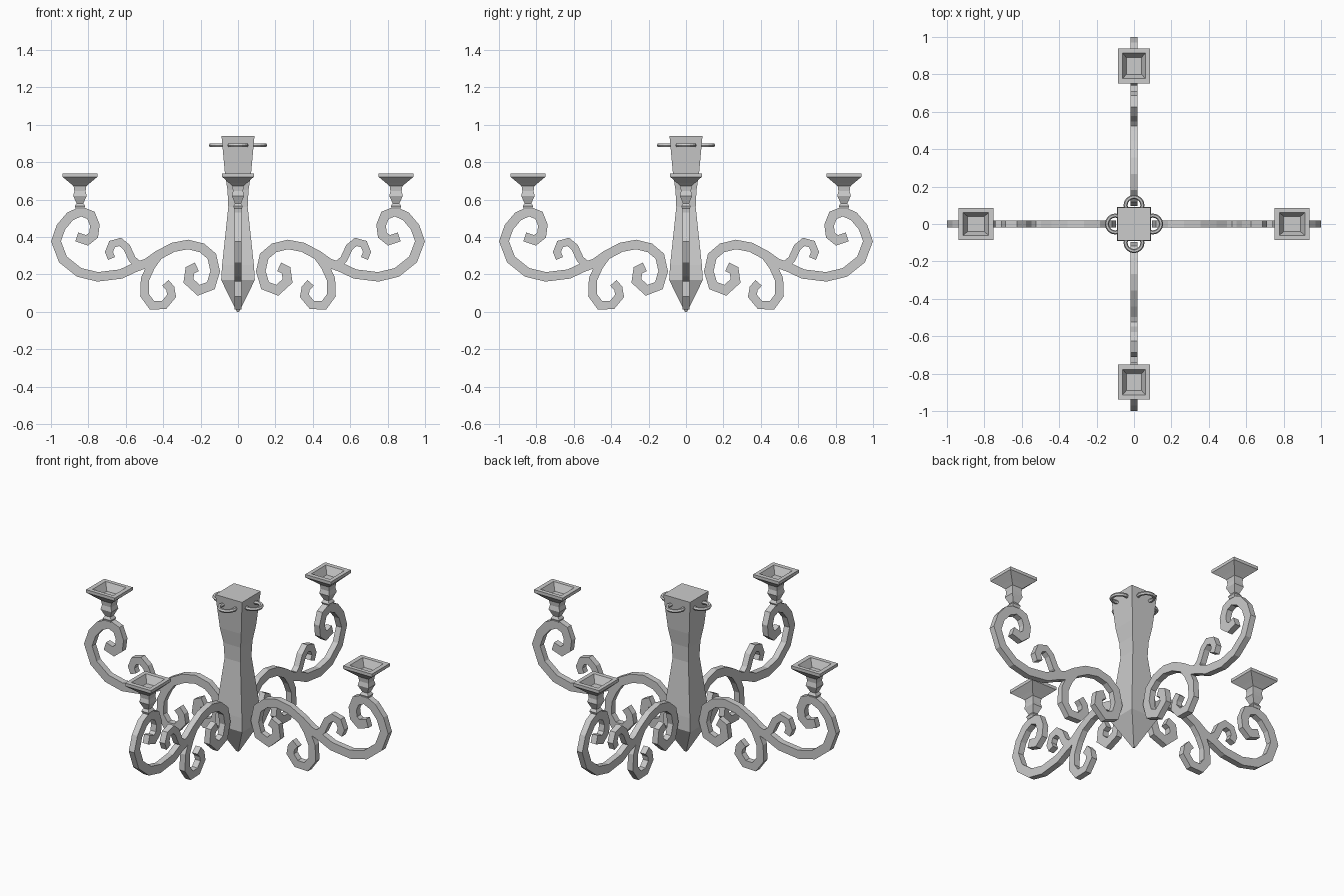
import bpy, bmesh, math
from mathutils import Vector, Matrix

if "Cube" in bpy.data.objects:
    bpy.data.objects.remove(bpy.data.objects["Cube"])


def make(name, bm, matrix=None):
    bmesh.ops.recalc_face_normals(bm, faces=bm.faces)
    me = bpy.data.meshes.new(name)
    bm.to_mesh(me)
    bm.free()
    ob = bpy.data.objects.new(name, me)
    bpy.context.collection.objects.link(ob)
    if matrix:
        ob.matrix_world = matrix
    return ob


def skin(bm, rings):
    """Join a list of four-cornered rings into a closed solid."""
    vs = [[bm.verts.new(p) for p in r] for r in rings]
    for a, b in zip(vs, vs[1:]):
        for i in range(4):
            j = (i + 1) % 4
            bm.faces.new((a[i], a[j], b[j], b[i]))
    bm.faces.new(vs[0])
    bm.faces.new(vs[-1])


def square_stack(bm, profile, cx=0.0, ratio=1.0):
    """Rectangular section following (half width, z) pairs."""
    skin(bm, [[(cx + sx * h, sy * h * ratio, z)
               for sx, sy in ((-1, -1), (1, -1), (1, 1), (-1, 1))]
              for h, z in profile])


def flat_bar(bm, pts, width=0.05, depth=0.036):
    """Rectangular bar with mitred corners along an x-z path."""
    pts = [Vector(p) for p in pts]
    rings = []
    for i, p in enumerate(pts):
        d0 = (p - pts[i - 1]).normalized() if i else None
        d1 = (pts[i + 1] - p).normalized() if i < len(pts) - 1 else None
        d0, d1 = d0 or d1, d1 or d0
        t = (d0 + d1).normalized()
        n = Vector((-t.y, t.x)) * (width / 2 / max(t.dot(d0), 0.6))
        a, b, y = p + n, p - n, depth / 2
        rings.append([(a.x, -y, a.y), (a.x, y, a.y), (b.x, y, b.y), (b.x, -y, b.y)])
    skin(bm, rings)


# Centre column
bm = bmesh.new()
square_stack(bm, [(0.006, 0), (0.09, 0.17), (0.085, 0.25), (0.052, 0.56),
                  (0.056, 0.65), (0.07, 0.74), (0.088, 0.94)])
make("centre_column", bm)

# Scroll paths of one arm
main_scroll = [(.22, .24), (.257, .222), (.265, .165), (.21, .115), (.145, .14),
               (.122, .217), (.14, .297), (.193, .342), (.267, .36), (.347, .345),
               (.428, .302), (.487, .26), (.545, .24), (.626, .202), (.75, .187),
               (.85, .211), (.936, .28), (.973, .377), (.947, .452), (.898, .51),
               (.84, .537), (.786, .516), (.765, .463), (.772, .41), (.807, .382),
               (.862, .4)]
upper_curl = [(.51, .235), (.565, .28), (.595, .345), (.63, .374), (.673, .362),
              (.69, .32), (.676, .285)]
lower_curl = [(.42, .307), (.465, .245), (.497, .175), (.5, .09), (.46, .035),
              (.395, .037), (.355, .085), (.362, .125), (.388, .155)]
cup_profile = [(.022, .55), (.028, .565), (.018, .58), (.036, .62), (.03, .645),
               (.034, .672), (.055, .69), (.094, .722), (.094, .74),
               (.068, .74), (.046, .695)]

for k in range(4):
    turn = Matrix.Rotation(k * math.pi / 2, 4, 'Z')
    # Scrolled arm
    bm = bmesh.new()
    for path, w in ((main_scroll, .05), (upper_curl, .04), (lower_curl, .045)):
        flat_bar(bm, path, w)
    make(f"scroll_arm_{k + 1}", bm, turn)
    # Candle cup with recessed top
    bm = bmesh.new()
    square_stack(bm, cup_profile, 0.845, 0.9)
    make(f"candle_cup_{k + 1}", bm, turn)
    # Hanging ring
    bpy.ops.mesh.primitive_torus_add(
        major_segments=16, minor_segments=6, major_radius=0.045, minor_radius=0.011,
        location=turn @ Vector((0.1, 0, 0.89)))
    bpy.context.object.name = f"hanging_ring_{k + 1}"
